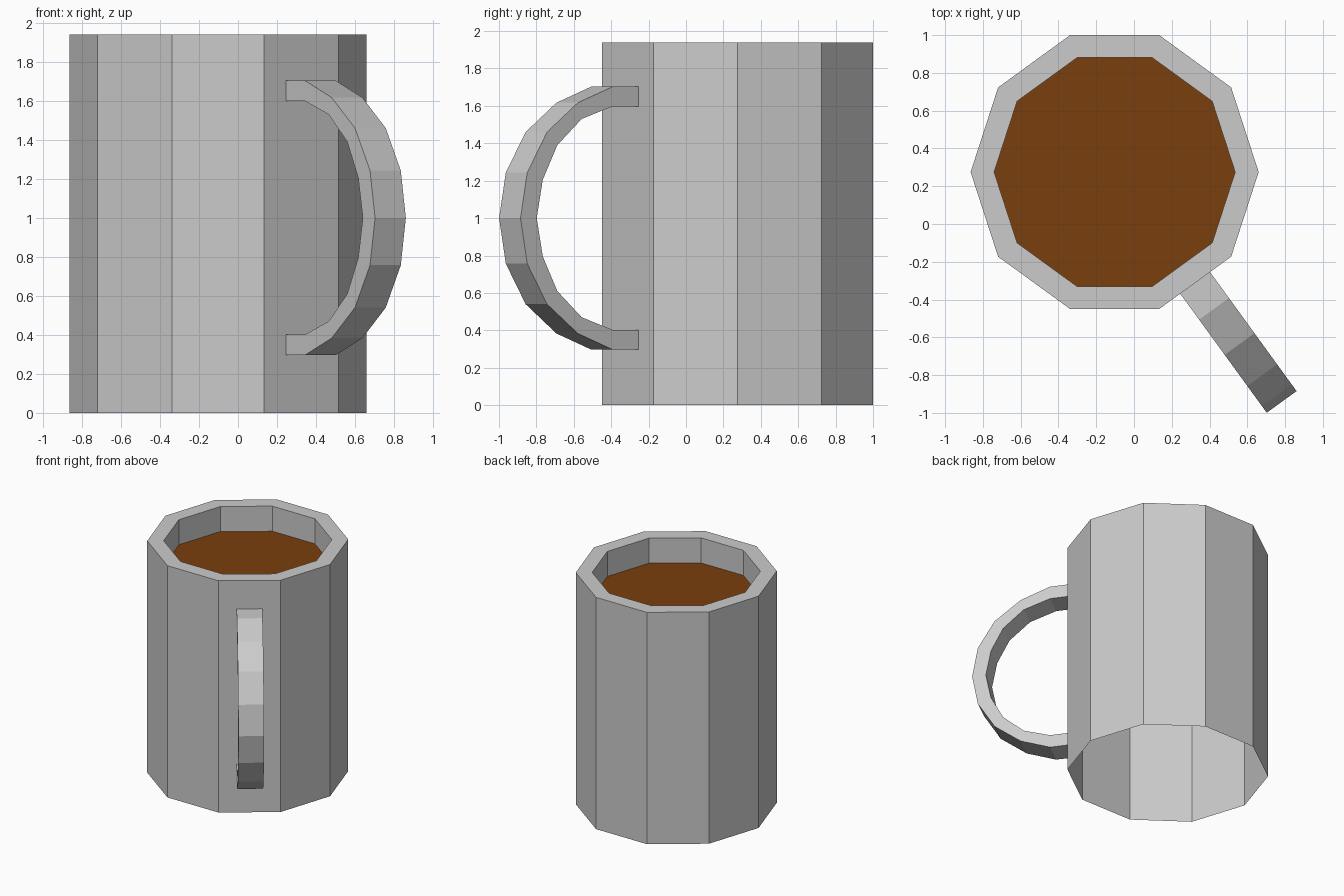
import bpy, bmesh
from math import sin, cos, pi, radians
from mathutils import Vector

if "Cube" in bpy.data.objects:
    bpy.data.objects.remove(bpy.data.objects["Cube"])

SIDES = 10
CENTRE = Vector((-0.1025, 0.275, 0))
R_OUT, R_IN = 0.7625, 0.638
TOP, DRINK = 1.94, 1.73


def finish(name, bm):
    mesh = bpy.data.meshes.new(name)
    bm.to_mesh(mesh)
    bm.free()
    obj = bpy.data.objects.new(name, mesh)
    bpy.context.collection.objects.link(obj)
    return obj


def ring(bm, radius, z):
    return [bm.verts.new(CENTRE + Vector((radius * cos(2 * pi * i / SIDES),
                                          radius * sin(2 * pi * i / SIDES), z)))
            for i in range(SIDES)]


def bridge(bm, a, b):
    for i in range(len(a)):
        j = (i + 1) % len(a)
        bm.faces.new((a[i], a[j], b[j], b[i]))


# Mug body: outer wall, flat rim, inner wall down to the drink; open underneath
bm = bmesh.new()
rings = [ring(bm, R_OUT, 0), ring(bm, R_OUT, TOP),
         ring(bm, R_IN, TOP), ring(bm, R_IN, DRINK)]
for a, b in zip(rings, rings[1:]):
    bridge(bm, a, b)
finish("mug_body", bm)

# Drink surface
bm = bmesh.new()
bm.faces.new(ring(bm, R_IN, DRINK))
drink = finish("drink", bm)
mat = bpy.data.materials.new("brown_drink")
mat.diffuse_color = (0.195, 0.05, 0.004, 1)
mat.use_nodes = True
mat.node_tree.nodes["Principled BSDF"].inputs["Base Color"].default_value = mat.diffuse_color
drink.data.materials.append(mat)

# Handle: half profiles (distance from wall, height from middle), mirrored in z
outer = [(0, 0.703), (0.17, 0.703), (0.40, 0.617), (0.604, 0.46), (0.735, 0.243), (0.779, 0)]
inner = [(0, 0.598), (0.17, 0.598), (0.375, 0.53), (0.536, 0.39), (0.632, 0.205), (0.672, 0)]
mid_z, half_width = 1.0, 0.0975
angle = radians(-54)
out_dir = Vector((cos(angle), sin(angle), 0))
side_dir = Vector((-sin(angle), cos(angle), 0))
wall = R_OUT * cos(pi / SIDES)


def full(half):
    return half + [(s, -z) for s, z in half[-2::-1]]


bm = bmesh.new()
sections = []
for (so, zo), (si, zi) in zip(full(outer), full(inner)):
    sections.append([bm.verts.new(CENTRE + out_dir * (wall + s) + side_dir * w
                                  + Vector((0, 0, mid_z + z)))
                     for s, z, w in ((so, zo, -half_width), (so, zo, half_width),
                                     (si, zi, half_width), (si, zi, -half_width))])
for a, b in zip(sections, sections[1:]):
    bridge(bm, a, b)
bmesh.ops.recalc_face_normals(bm, faces=bm.faces)
finish("handle", bm)
